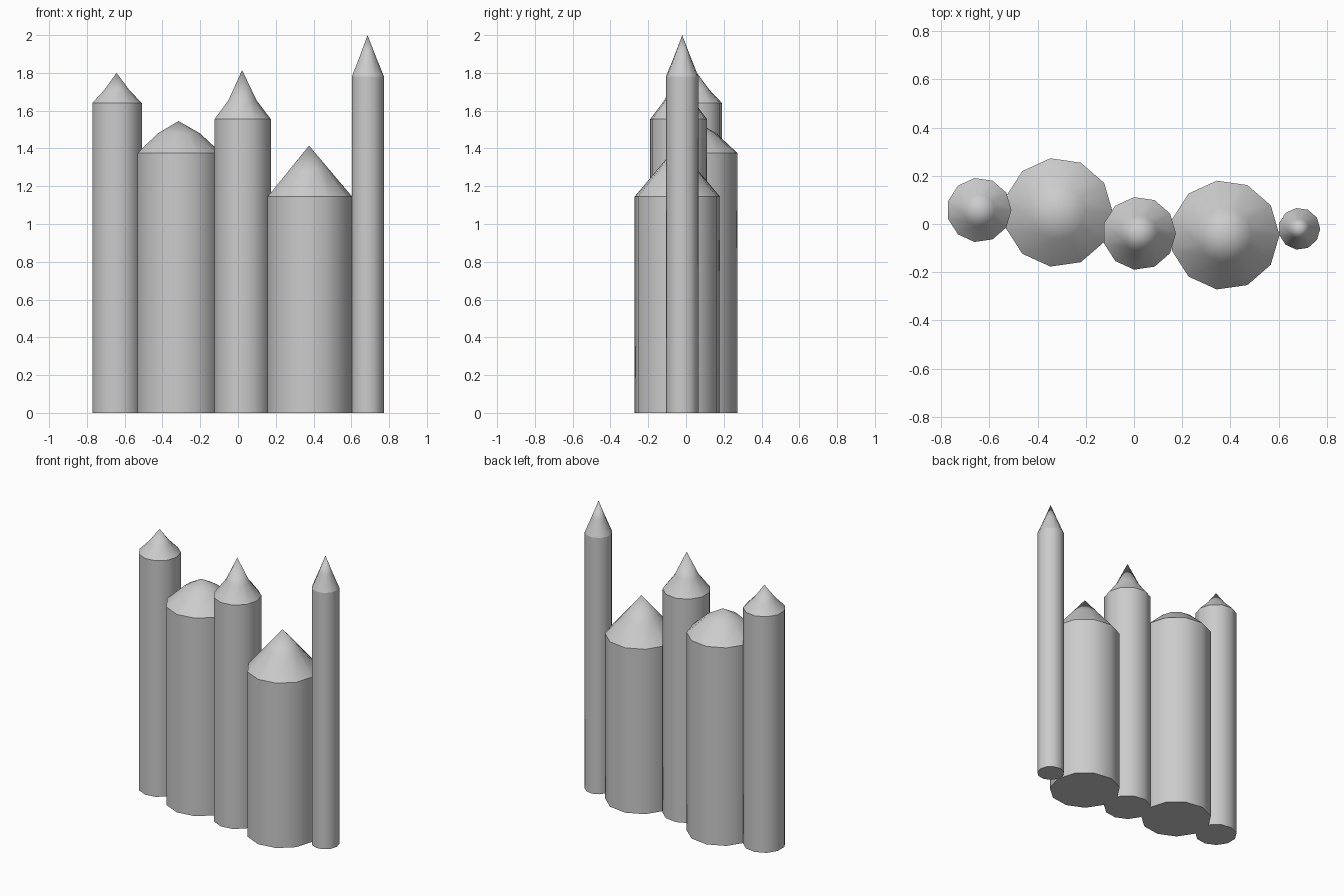
import bpy, bmesh, math

if "Cube" in bpy.data.objects:
    bpy.data.objects.remove(bpy.data.objects["Cube"])

SIDES = 11


def lathe(name, cx, cy, profile, apex=None, floor=False):
    """Stack of 11-sided rings from (radius, z) pairs, optional apex and floor."""
    bm = bmesh.new()
    rings = []
    for r, z in profile:
        rings.append([bm.verts.new((r * math.cos(2 * math.pi * i / SIDES),
                                    r * math.sin(2 * math.pi * i / SIDES), z))
                      for i in range(SIDES)])
    for a, b in zip(rings, rings[1:]):
        for i in range(SIDES):
            j = (i + 1) % SIDES
            bm.faces.new((a[i], a[j], b[j], b[i]))
    if apex is not None:
        tip = bm.verts.new((0, 0, apex))
        top = rings[-1]
        for i in range(SIDES):
            bm.faces.new((top[i], top[(i + 1) % SIDES], tip))
    if floor:
        bm.faces.new(rings[0][::-1])
    mesh = bpy.data.meshes.new(name)
    bm.to_mesh(mesh)
    bm.free()
    obj = bpy.data.objects.new(name, mesh)
    obj.location = (cx, cy, 0)
    bpy.context.collection.objects.link(obj)
    bpy.ops.object.select_all(action='DESELECT')
    obj.select_set(True)
    bpy.context.view_layer.objects.active = obj
    bpy.ops.object.shade_smooth_by_angle(angle=math.radians(60))
    return obj


# Stakes: x, y, radius, shaft top, height halfway up the point, tip
stakes = [
    (-0.643, 0.058, 0.134, 1.64, 1.71, 1.80),
    (-0.315, 0.048, 0.227, 1.375, 1.48, 1.545),
    (0.022, -0.039, 0.152, 1.555, 1.655, 1.815),
    (0.376, -0.046, 0.228, 1.145, 1.28, 1.415),
    (0.686, -0.02, 0.087, 1.78, 1.887, 2.0),
]

for n, (x, y, r, top, mid, tip) in enumerate(stakes, 1):
    # Upright shaft, closed underneath
    lathe(f"stake_shaft_{n}", x, y, [(r, 0), (r, top)], floor=True)
    # Sharpened point, slightly bulged or hollowed by its middle ring
    lathe(f"stake_point_{n}", x, y, [(r, top), (r * 0.5, mid)], apex=tip)
